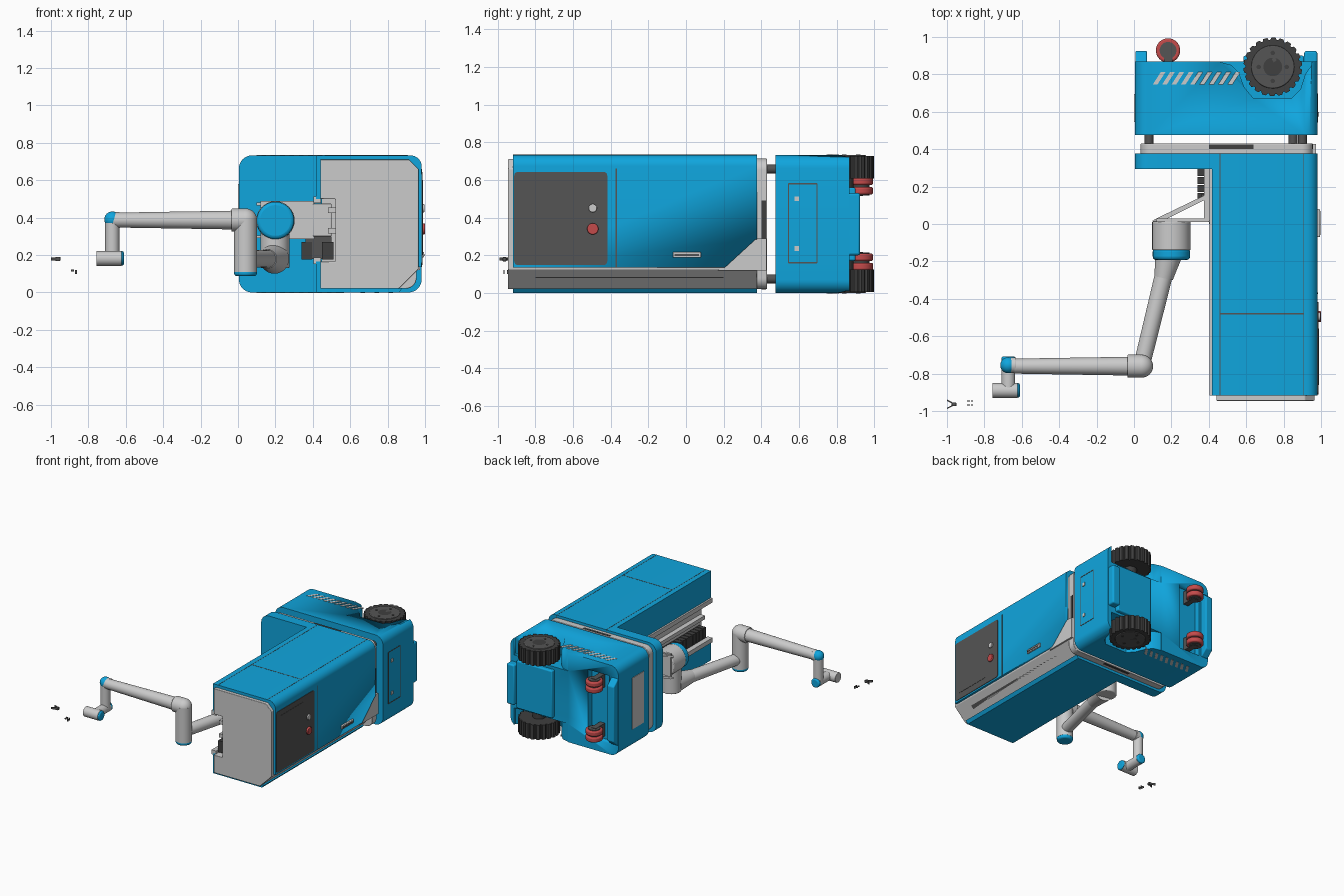
import bpy, bmesh
from math import sin, cos, pi
from mathutils import Vector

def material(name, rgb):
    m = bpy.data.materials.new(name)
    m.diffuse_color = (*rgb, 1)
    return m

BLUE = material("blue", (0.005, 0.38, 0.73))
DARK = material("dark", (0.09, 0.09, 0.09))
RUBBER = material("rubber", (0.05, 0.05, 0.05))
RED = material("red", (0.55, 0.07, 0.07))
H = 0.733  # overall height; z is mirrored about H / 2

def finish(bm, name, mat, bevel=0, seg=3):
    bmesh.ops.recalc_face_normals(bm, faces=bm.faces)
    me = bpy.data.meshes.new(name)
    bm.to_mesh(me)
    bm.free()
    me.shade_smooth()
    me.set_sharp_from_angle(angle=0.6)
    ob = bpy.data.objects.new(name, me)
    bpy.context.collection.objects.link(ob)
    if mat:
        me.materials.append(mat)
    if bevel:
        b = ob.modifiers.new("bevel", "BEVEL")
        b.width, b.segments, b.limit_method, b.angle_limit = bevel, seg, "ANGLE", 0.7
    return ob

def prism(name, pts, axis, a, b, mat=None, bevel=0):
    """Extrude a 2D outline along an axis from a to b."""
    place = {"x": lambda u, v, w: (w, u, v), "y": lambda u, v, w: (u, w, v),
             "z": lambda u, v, w: (u, v, w)}[axis]
    bm = bmesh.new()
    lo = [bm.verts.new(place(u, v, a)) for u, v in pts]
    hi = [bm.verts.new(place(u, v, b)) for u, v in pts]
    bm.faces.new(lo)
    bm.faces.new(hi[::-1])
    for i in range(len(pts)):
        j = (i + 1) % len(pts)
        bm.faces.new((lo[i], lo[j], hi[j], hi[i]))
    return finish(bm, name, mat, bevel)

def box(name, x0, x1, y0, y1, z0, z1, mat=None, bevel=0):
    return prism(name, [(x0, y0), (x1, y0), (x1, y1), (x0, y1)], "z", z0, z1, mat, bevel)

def cyl(name, p, q, r, r2=None, mat=None, bevel=0, n=32):
    p, q = Vector(p), Vector(q)
    bm = bmesh.new()
    bmesh.ops.create_cone(bm, cap_ends=True, segments=n, radius1=r,
                          radius2=r if r2 is None else r2, depth=(q - p).length)
    rot = (q - p).to_track_quat("Z", "Y").to_matrix()
    for v in bm.verts:
        v.co = rot @ v.co + (p + q) / 2
    return finish(bm, name, mat, bevel)

def ball(name, c, r, mat=None):
    bm = bmesh.new()
    bmesh.ops.create_uvsphere(bm, u_segments=32, v_segments=16, radius=r)
    bmesh.ops.translate(bm, verts=bm.verts, vec=c)
    return finish(bm, name, mat)

def arc(cx, cy, r, a0, a1, n=8):
    return [(cx + r * cos(a0 + (a1 - a0) * i / n), cy + r * sin(a0 + (a1 - a0) * i / n)) for i in range(n + 1)]

def rounded(x0, x1, z0, z1, r):
    return (arc(x1 - r, z0 + r, r, -pi/2, 0) + arc(x1 - r, z1 - r, r, 0, pi/2)
            + arc(x0 + r, z1 - r, r, pi/2, pi) + arc(x0 + r, z0 + r, r, pi, 1.5*pi))

def cut(ob, cutter):
    m = ob.modifiers.new("cut", "BOOLEAN")
    m.operation, m.object, m.solver = "DIFFERENCE", cutter, "EXACT"
    cutter.hide_render = True
    cutter.hide_viewport = True

# Chassis with wheel wells and caster pocket
chassis = prism("chassis", rounded(0.005, 0.982, 0, H, 0.07), "y", 0.475, 0.868, BLUE)
well = [(0.46, 0.9), (0.46, 0.866), (0.52, 0.85), (0.56, 0.81), (0.59, 0.73), (0.64, 0.67), (0.84, 0.67),
        (0.89, 0.72), (0.915, 0.8), (0.95, 0.85), (0.95, 0.9)]
cut(chassis, prism("well_cutter_top", well, "z", H - 0.15, H + 0.1))
cut(chassis, prism("well_cutter_bottom", well, "z", -0.1, 0.15))
cut(chassis, box("caster_cutter", 0.09, 0.28, 0.82, 0.95, 0.09, H - 0.09))
prism("left_bumper", [(0.8, 0.09), (0.868, 0.09), (0.925, 0.14), (0.925, 0.59), (0.868, 0.64), (0.8, 0.64)],
      "x", 0.007, 0.07, BLUE, 0.008)
box("right_bumper", 0.91, 0.98, 0.8, 0.925, 0.2, 0.53, BLUE, 0.012)
box("drive_housing", 0.585, 0.91, 0.8, 0.9, 0.17, 0.56, BLUE, 0.01)
box("left_hatch", 0.0, 0.01, 0.545, 0.695, 0.16, 0.58)
for y in (0.545, 0.695):
    box("right_hatch_seam", 0.975, 0.984, y - 0.003, y + 0.003, 0.16, 0.58, DARK)
for z in (0.16, 0.58):
    box("right_hatch_seam", 0.975, 0.984, 0.545, 0.695, z - 0.003, z + 0.003, DARK)
for z in (0.235, 0.5):
    box("hatch_latch", 0.975, 0.988, 0.575, 0.6, z - 0.013, z + 0.013)

# Parts that repeat on the top and bottom sides
tread = []
for i in range(22):
    for da, r in ((0.0, 0.145), (0.05, 0.157), (0.19, 0.157), (0.24, 0.145)):
        a = 2 * pi * i / 22 + da
        tread.append((0.742 + r * cos(a), 0.84 + r * sin(a)))
for side in (0, 1):
    m = lambda z: H - z if side else z
    # Drive wheel
    prism("wheel_tyre", tread, "z", m(0.005), m(0.125), RUBBER)
    cyl("wheel_disc", (0.742, 0.84, m(0.0)), (0.742, 0.84, m(0.12)), 0.115, mat=DARK, bevel=0.005)
    cyl("wheel_hub", (0.742, 0.84, m(-0.0)), (0.742, 0.84, m(0.2)), 0.05, mat=RUBBER)
    for k in range(4):
        x, y = 0.742 + 0.075 * cos(k * pi / 2), 0.84 + 0.075 * sin(k * pi / 2)
        cyl("wheel_bolt", (x, y, m(-0.002)), (x, y, m(0.02)), 0.012, mat=RUBBER, n=12)
    # Twin caster with fork
    for z in (0.12, 0.17):
        cyl("caster_tread", (0.182, 0.928, m(z)), (0.182, 0.928, m(z + 0.04)), 0.065, mat=RED, bevel=0.01)
    cyl("caster_axle", (0.182, 0.928, m(0.115)), (0.182, 0.928, m(0.215)), 0.045, mat=DARK)
    box("caster_fork", 0.16, 0.205, 0.8, 0.94, m(0.112), m(0.218), DARK)
    # Hazard stripes
    for k in range(9):
        x = 0.1 + k * 0.05
        prism("hazard_stripe", [(x, 0.745), (x + 0.025, 0.745), (x + 0.068, 0.812), (x + 0.043, 0.812)],
              "z", m(-0.002), m(0.01))
    # Suspension posts
    for x in (0.08, 0.85, 0.9):
        cyl("suspension_post", (x, 0.42, m(0.075)), (x, 0.48, m(0.075)), 0.024, mat=DARK)
    box("platform_slot", 0.4, 0.64, 0.402, 0.424, m(0.018), m(0.04), RUBBER)

# Platform and base plate
prism("platform", rounded(0.035, 0.955, 0.02, H - 0.02, 0.06), "y", 0.375, 0.43, None, 0.004)
box("platform_slot_right", 0.94, 0.958, 0.4, 0.425, 0.24, 0.49, RUBBER)
plate = arc(0.075, H - 0.07, 0.07, pi/2, pi) + arc(0.075, 0.07, 0.07, pi, 1.5*pi) + [(0.45, 0), (0.45, H)]
prism("base_plate", plate, "y", 0.293, 0.378, BLUE)

# Column core with open mast channel on the left
core = [(0.44, 0.02), (0.86, 0.02), (0.965, 0.125), (0.965, 0.66), (0.915, 0.71), (0.44, 0.71),
        (0.44, 0.5), (0.52, 0.5), (0.52, 0.165), (0.44, 0.165)]
prism("column_core", core, "y", -0.945, 0.378, None, 0.004)
# Blue column covers
cover = [(0.417, 0.5), (0.417, H)] + arc(0.922, H - 0.06, 0.06, pi/2, 0) + [
    (0.982, 0.135), (0.955, 0.135), (0.955, 0.655), (0.91, 0.706), (0.445, 0.706), (0.445, 0.5)]
upper = prism("column_cover_upper", cover, "y", -0.918, 0.376, BLUE)
cut(upper, prism("corner_cutter", [(0.19, 0.12), (0.37, 0.285), (0.5, 0.285), (0.5, 0.12)], "x", 0.9, 1.1))
prism("column_cover_lower", [(0.417, 0.165), (0.417, 0), (0.86, 0), (0.88, 0.024), (0.445, 0.024), (0.445, 0.165)],
      "y", -0.918, 0.376, BLUE)
prism("corner_fill", [(0.17, 0.12), (0.37, 0.29), (0.428, 0.29), (0.428, 0.12)], "x", 0.9, 0.972)
for z in (0.17, 0.495):
    box("channel_trim", 0.403, 0.445, -0.918, 0.295, z - 0.018, z + 0.018)
prism("vent_line", [(0.9, 0.06), (0.925, 0.085), (0.922, 0.09), (0.897, 0.065)], "y", -0.8, 0.2, DARK)

# Column seams
box("seam_cross", 0.46, 0.905, -0.483, -0.477, 0.7, H + 0.001, DARK)
for x in (0.46, 0.908):
    box("seam_long", x - 0.002, x + 0.002, -0.918, 0.376, 0.7, H + 0.001, DARK)
box("seam_side", 0.97, 0.984, -0.375, -0.367, 0.135, 0.66, DARK)

# Control panel, buttons and handle
prism("control_panel", rounded(-0.912, -0.418, 0.148, 0.643, 0.02), "x", 0.96, 0.986, DARK)
box("screen", 0.97, 0.988, -0.86, -0.56, 0.2, 0.6, DARK)
cyl("white_button", (0.98, -0.495, 0.45), (0.997, -0.495, 0.45), 0.022, bevel=0.004)
cyl("stop_button", (0.98, -0.495, 0.34), (1.0, -0.495, 0.34), 0.03, mat=RED, bevel=0.005)
box("door_handle", 0.975, 0.995, -0.07, 0.08, 0.187, 0.217, None, 0.005)
box("handle_recess", 0.975, 0.997, -0.06, 0.07, 0.195, 0.206, DARK)

# Lift mast, carriage and cable chain
for z in (0.33, 0.44):
    box("lift_rail", 0.48, 0.525, -0.93, 0.29, z - 0.015, z + 0.015)
box("lift_carriage", 0.40, 0.5, 0.0, 0.2, 0.3, 0.475, None, 0.005)
for k in range(28):
    y = -0.9 + k * 0.043
    box("chain_link", 0.45, 0.51, y, y + 0.038, 0.175, 0.27, RUBBER)
for k in range(4):
    y = 0.13 + k * 0.042
    box("chain_link_outer", 0.34, 0.395, y, y + 0.037, 0.175, 0.27, RUBBER)
box("chain_bridge", 0.36, 0.5, 0.13, 0.16, 0.18, 0.3, DARK)

# Arm bracket
box("bracket_upright", 0.375, 0.41, 0.015, 0.3, 0.285, 0.485)
box("bracket_shelf", 0.12, 0.4, 0.01, 0.03, 0.285, 0.49)
for z in (0.29, 0.465):
    prism("bracket_gusset", [(0.16, 0.02), (0.38, 0.13), (0.38, 0.155), (0.1, 0.02)], "z", z, z + 0.015)

# Arm base, shoulder and upper arm
cyl("arm_base", (0.2, 0.015, 0.385), (0.2, -0.14, 0.385), 0.103, bevel=0.006)
cyl("arm_base_cap", (0.2, -0.13, 0.385), (0.2, -0.192, 0.385), 0.1, mat=BLUE, bevel=0.018)
cyl("shoulder", (0.197, -0.09, 0.385), (0.197, -0.09, 0.13), 0.078, bevel=0.008)
cyl("shoulder_neck", (0.195, -0.12, 0.18), (0.158, -0.29, 0.18), 0.08, 0.05)
cyl("upper_arm", (0.16, -0.27, 0.18), (0.04, -0.76, 0.18), 0.048, 0.044)

# Elbow and forearm
cyl("elbow", (0.04, -0.76, 0.11), (0.04, -0.76, 0.395), 0.062)
cyl("elbow_cap", (0.04, -0.76, 0.125), (0.04, -0.76, 0.087), 0.061, mat=BLUE, bevel=0.014)
ball("elbow_bend", (0.04, -0.76, 0.387), 0.062)
cyl("elbow_collar", (0.04, -0.76, 0.387), (-0.035, -0.76, 0.387), 0.062, bevel=0.006)
cyl("forearm", (-0.03, -0.76, 0.387), (-0.64, -0.76, 0.387), 0.05, 0.04)

# Wrist joints
cyl("wrist_collar", (-0.63, -0.755, 0.387), (-0.672, -0.755, 0.387), 0.042, bevel=0.004)
ball("wrist_cap", (-0.672, -0.755, 0.39), 0.043, BLUE)
cyl("wrist_one", (-0.672, -0.755, 0.39), (-0.672, -0.755, 0.18), 0.038)
cyl("wrist_two", (-0.672, -0.73, 0.182), (-0.672, -0.89, 0.182), 0.037)
cyl("wrist_two_cap", (-0.672, -0.735, 0.182), (-0.672, -0.708, 0.182), 0.037, mat=BLUE, bevel=0.01)
cyl("wrist_three", (-0.757, -0.89, 0.182), (-0.622, -0.89, 0.182), 0.04, bevel=0.004)
cyl("wrist_three_cap", (-0.63, -0.89, 0.182), (-0.61, -0.89, 0.182), 0.039, mat=BLUE, bevel=0.01)

# Loose gripper pieces
box("gripper_body", -0.975, -0.95, -0.974, -0.954, 0.168, 0.19, DARK, 0.003)
for s in (-1, 1):
    y = -0.964
    prism("gripper_finger", [(-0.97, y + s * 0.003), (-0.97, y + s * 0.01), (-1.0, y + s * 0.026),
                             (-1.0, y + s * 0.018)], "z", 0.172, 0.188, DARK)
    box("gripper_clip", -0.892, -0.878, -0.96 + s * 0.01, -0.954 + s * 0.01, 0.112, 0.122, DARK)
    box("gripper_pin", -0.872, -0.86, -0.96 + s * 0.01, -0.954 + s * 0.01, 0.1, 0.12, DARK)
